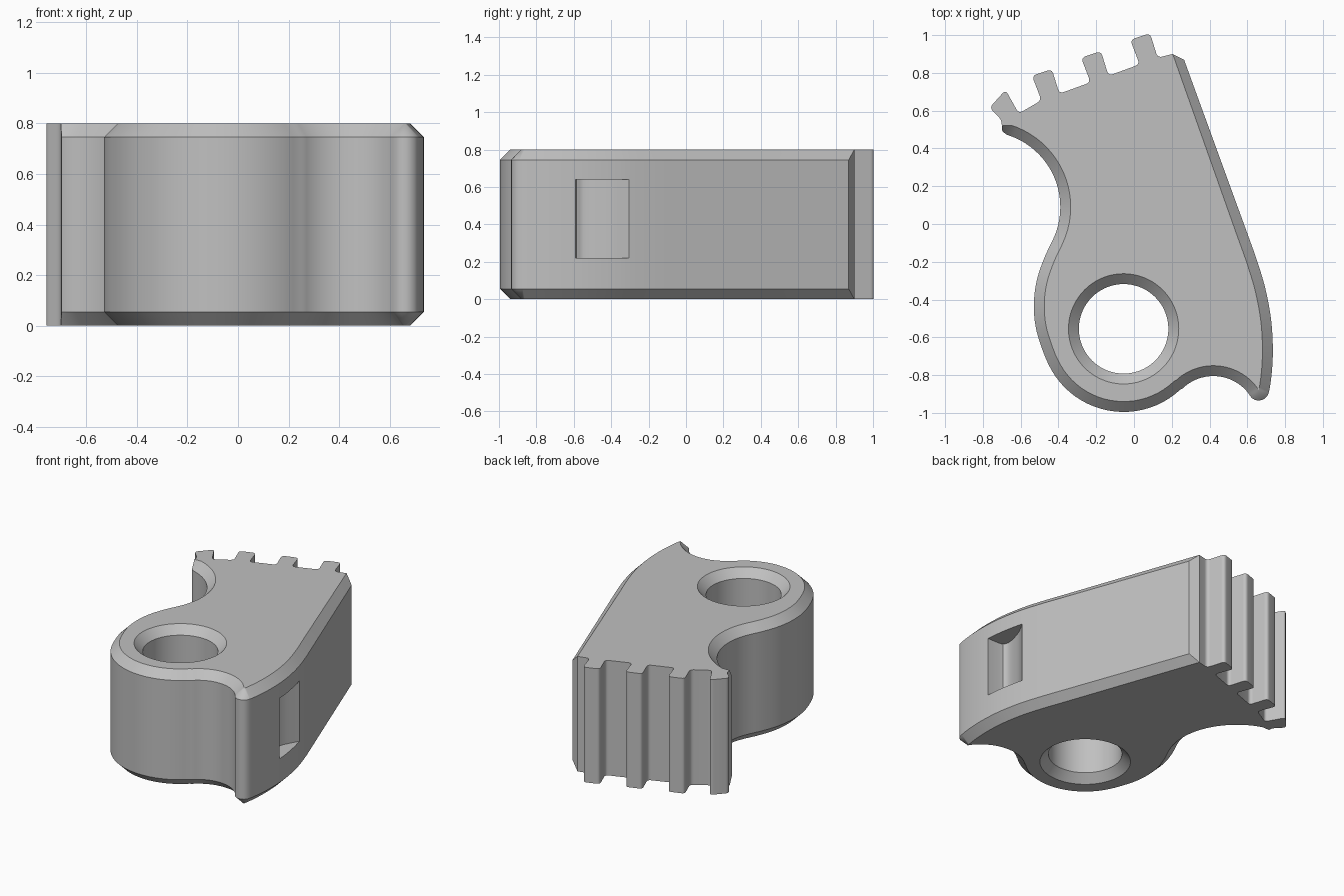
import bpy, bmesh
from math import sin, cos, radians, pi, ceil
from mathutils import Vector as V

HEIGHT, CHAMFER = 0.80, 0.055

cube = bpy.data.objects.get("Cube")
if cube:
    bpy.data.objects.remove(cube, do_unlink=True)

steel = bpy.data.materials.new("plain grey")
steel.use_nodes = True
grey = (0.53, 0.53, 0.53, 1)
steel.diffuse_color = grey
steel.node_tree.nodes["Principled BSDF"].inputs["Base Color"].default_value = grey


def arc(cx, cy, r, a0, a1, step=5):
    n = ceil(abs(a1 - a0) / step)
    angles = [radians(a0 + (a1 - a0) * i / n) for i in range(n + 1)]
    return [V((cx + r * cos(a), cy + r * sin(a))) for a in angles]


def spline(points, n=5):
    """Smooth curve through the inner points; the end points only guide it."""
    p = [V(q) for q in points]
    out = []
    for a, b, c, d in zip(p, p[1:], p[2:], p[3:]):
        for i in range(n):
            t = i / n
            out.append(0.5 * (2 * b + (c - a) * t + (2 * a - 5 * b + 4 * c - d) * t * t
                              + (3 * b - a - 3 * c + d) * t ** 3))
    return out


def rounded(points, d, n=6):
    """Open polyline with rounded inner corners."""
    p = [V(q) for q in points]
    out = [p[0]]
    for a, b, c in zip(p, p[1:], p[2:]):
        s = b + (a - b).normalized() * d
        e = b + (c - b).normalized() * d
        for i in range(n + 1):
            t = i / n
            out.append(s * (1 - t) ** 2 + b * 2 * t * (1 - t) + e * t * t)
    return out + [p[-1]]


def loft(name, rings):
    """Closed solid through stacked rings of 3D points."""
    bm = bmesh.new()
    rows = [[bm.verts.new(q) for q in ring] for ring in rings]
    n = len(rows[0])
    for low, high in zip(rows, rows[1:]):
        for i in range(n):
            j = (i + 1) % n
            bm.faces.new((low[i], low[j], high[j], high[i]))
    bm.faces.new(rows[0][::-1])
    bm.faces.new(rows[-1])
    bmesh.ops.remove_doubles(bm, verts=bm.verts, dist=0.0005)
    bmesh.ops.recalc_face_normals(bm, faces=bm.faces)
    mesh = bpy.data.meshes.new(name)
    bm.to_mesh(mesh)
    bm.free()
    mesh.materials.append(steel)
    ob = bpy.data.objects.new(name, mesh)
    bpy.context.collection.objects.link(ob)
    return ob


def at(points, z):
    return [(p.x, p.y, z) for p in points]


# Pointed toe: its chamfer shrinks to one point
toe_centre = V((0.66, -0.88))
toe = arc(*toe_centre, CHAMFER, 210, 350, 20)

# Curved flank running into the straight back
flank = spline([(0.69, -0.93), (0.714, -0.89), (0.73, -0.78), (0.735, -0.65), (0.725, -0.5),
                (0.695, -0.34), (0.65, -0.19), (0.60, -0.05), (0.55, 0.087)])[1:]
flank.append(V((0.60, -0.05)))
back_corner, back_corner_in = V((0.265, 0.87)), V((0.205, 0.90))

# Rack of teeth, right to left
tooth = [V(q) for q in ((0.125, 0.88), (0.085, 1.01), (-0.02, 0.975), (0.03, 0.845))]
pitch = V((-0.26, -0.095))
rack = [back_corner_in]
for k in range(3):
    rack += [q + pitch * k for q in tooth]
lip = V((-0.70, 0.52))
rack += [(-0.61, 0.585), (-0.68, 0.71), (-0.765, 0.615), (-0.70, 0.55), lip]
teeth = rounded(rack, 0.026)

# Hollow, round belly and small hook, down the other side
hollow = arc(-0.79, 0.09, 0.40, 73, -25)
belly = spline([(-0.405, -0.03), (-0.427, -0.079), (-0.475, -0.18), (-0.515, -0.30),
                (-0.53, -0.43), (-0.515, -0.57), (-0.455, -0.741), (-0.40, -0.83)])[1:]
base = arc(-0.055, -0.555, 0.44, 205, 313)
hook = arc(0.42, -1.04, 0.235, 134, 38)

# Outer outline and the matching chamfered outline
pieces = [(toe, toe_centre), (flank, None), ([back_corner], back_corner_in), (teeth, "none"),
          ([V((-0.697, 0.49))], lip), (hollow + belly + base + hook, None)]
outer = [q for piece, _ in pieces for q in piece]
rules = [rule for piece, rule in pieces for _ in piece]
inner = []
for i, (q, rule) in enumerate(zip(outer, rules)):
    if rule == "none":
        inner.append(q)
    elif rule is not None:
        inner.append(rule)
    else:
        t = (outer[(i + 1) % len(outer)] - outer[i - 1]).normalized()
        inner.append(q + V((-t.y, t.x)) * CHAMFER)

body = loft("toothed_pawl", [at(inner, 0), at(outer, CHAMFER),
                             at(outer, HEIGHT - CHAMFER), at(inner, HEIGHT)])

# Countersunk pivot hole
BORE = 0.237
hole_rings = []
for z, r in ((-CHAMFER, BORE + 2 * CHAMFER), (CHAMFER, BORE),
             (HEIGHT - CHAMFER, BORE), (HEIGHT + CHAMFER, BORE + 2 * CHAMFER)):
    hole_rings.append(at(arc(-0.055, -0.555, r, 0, 360)[:-1], z))
hole = loft("pivot_hole_cutter", hole_rings)

# Spring pocket in the flank
floor = spline([(0.62, -0.62), (0.612, -0.585), (0.598, -0.55), (0.606, -0.49), (0.63, -0.41),
                (0.66, -0.35), (0.70, -0.28), (0.73, -0.23)], 4)
pocket_shape = [V((0.90, -0.28)), V((0.90, -0.59)), V((0.64, -0.59))] + floor + [V((0.70, -0.28))]
pocket = loft("pocket_cutter", [at(pocket_shape, 0.22), at(pocket_shape, 0.64)])

# Cut the openings
bpy.ops.object.select_all(action="DESELECT")
body.select_set(True)
bpy.context.view_layer.objects.active = body
for cutter in (hole, pocket):
    cutter.hide_render = True
    mod = body.modifiers.new("cut", "BOOLEAN")
    mod.operation = "DIFFERENCE"
    mod.solver = "EXACT"
    mod.object = cutter
    bpy.ops.object.modifier_apply(modifier=mod.name)
    bpy.data.objects.remove(cutter, do_unlink=True)

bpy.ops.object.shade_smooth_by_angle(angle=radians(30))
